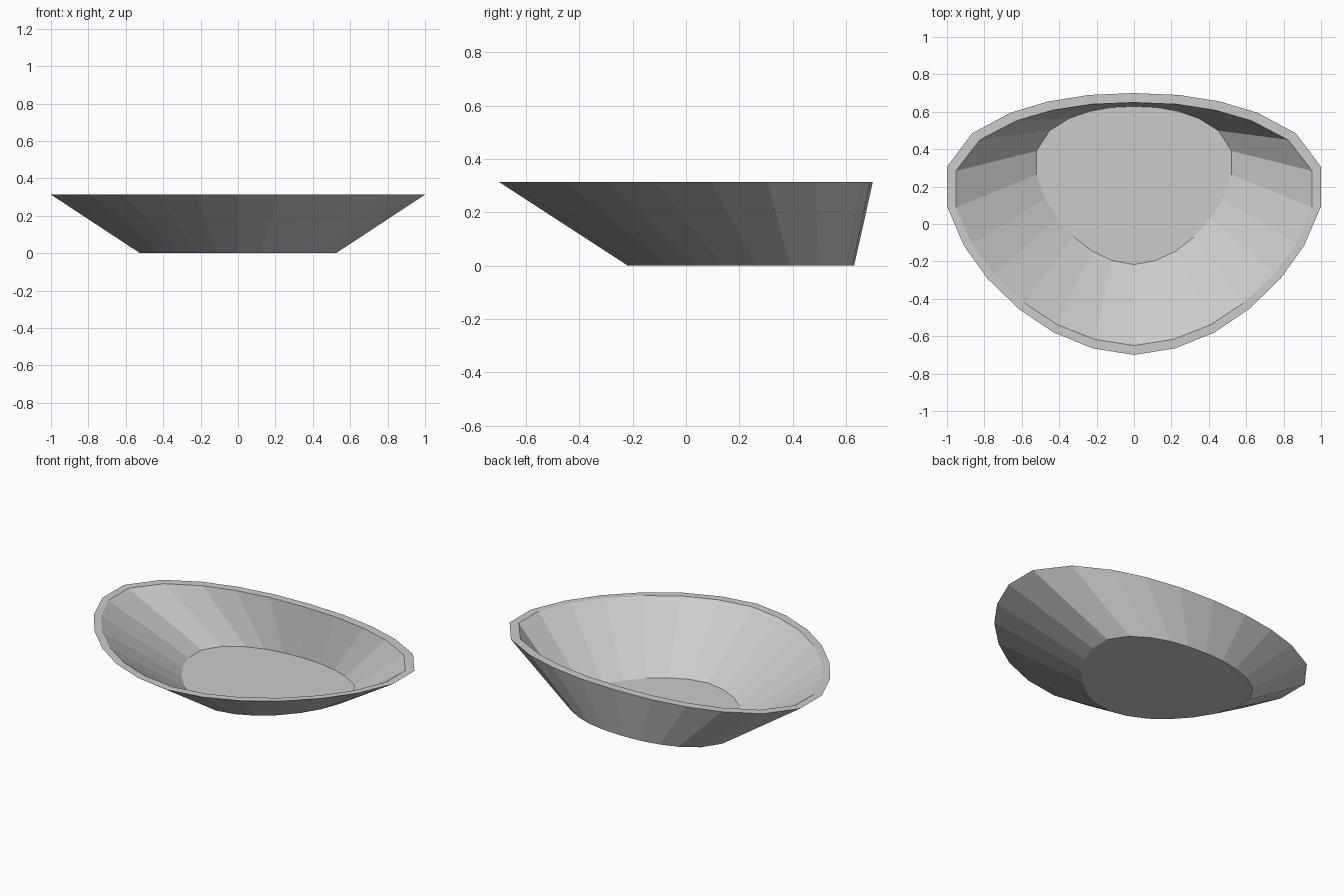
import bpy, bmesh

if "Cube" in bpy.data.objects:
    bpy.data.objects.remove(bpy.data.objects["Cube"])

# Right half of the rim outline, from back centre to front centre
half = [(0, 0.70), (0.24, 0.69), (0.46, 0.655), (0.66, 0.595), (0.865, 0.485),
        (1.0, 0.305), (1.0, 0.095), (0.91, -0.115), (0.785, -0.29),
        (0.615, -0.455), (0.43, -0.58), (0.22, -0.665), (0, -0.70)]
outline = half + [(-x, y) for x, y in half[-2:0:-1]]
outline.reverse()  # counter-clockwise from above


def ring(bm, sx, sy, dy, z):
    """Scaled copy of the outline at height z."""
    return [bm.verts.new((x * sx, y * sy + dy, z)) for x, y in outline]


def bridge(bm, a, b):
    n = len(a)
    for i in range(n):
        j = (i + 1) % n
        bm.faces.new((a[i], a[j], b[j], b[i]))


bm = bmesh.new()
# Base, outer wall, flat rim, inner wall and floor
rings = [ring(bm, 0.524, 0.606, 0.206, 0.0),
         ring(bm, 1.0, 1.0, 0.0, 0.313),
         ring(bm, 0.953, 0.928, 0.0, 0.313),
         ring(bm, 0.522, 0.604, 0.206, 0.005)]
for a, b in zip(rings, rings[1:]):
    bridge(bm, a, b)
bm.faces.new(rings[0][::-1])
bm.faces.new(rings[-1])
bmesh.ops.recalc_face_normals(bm, faces=bm.faces)

mesh = bpy.data.meshes.new("bowl")
bm.to_mesh(mesh)
bm.free()
bpy.context.collection.objects.link(bpy.data.objects.new("bowl", mesh))
